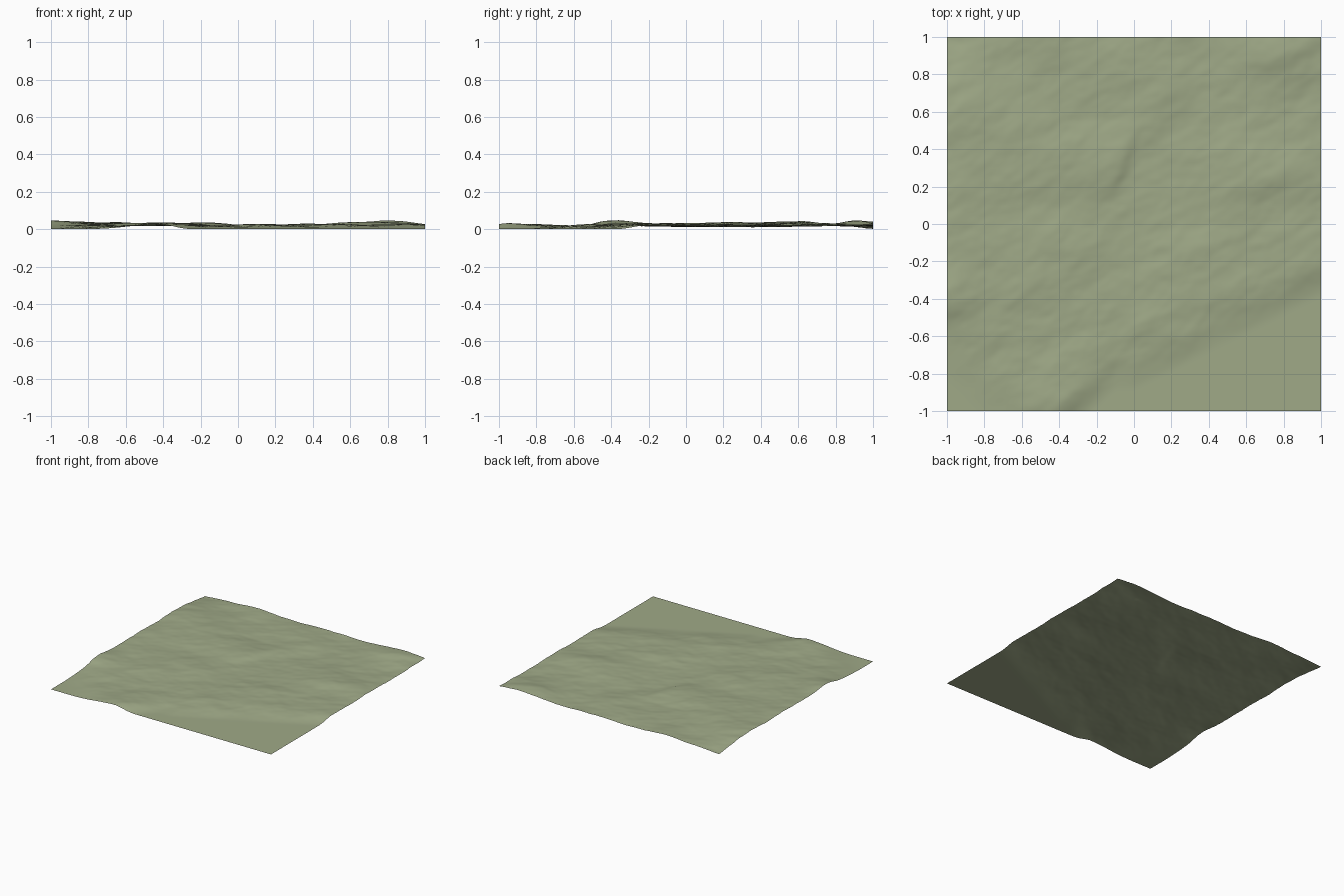
import bpy, bmesh, math
from mathutils import Vector, noise

cube = bpy.data.objects.get("Cube")
if cube:
    bpy.data.objects.remove(cube, do_unlink=True)


def smooth(a, b, v):
    t = max(0.0, min(1.0, (v - a) / (b - a)))
    return t * t * (3 - 2 * t)


# Broad hills and hollows: x, y, height, radius
HILLS = [
    (-1, -.36, .028, .16), (-.95, .1, .016, .3), (-.9, .6, .02, .25),
    (-.6, -.3, .016, .2), (-.5, .4, .018, .25), (-.4, -.9, .014, .16),
    (-.2, .3, .012, .15), (-.3, -.1, .012, .2), (.8, .93, .028, .2),
    (.6, .25, .02, .2), (.85, .3, .012, .15), (.45, -.25, .012, .2),
    (.9, -.2, .01, .15), (-1, 1, -.016, .13), (.1, .85, .008, .2),
    (.05, .1, -.007, .2), (.1, -.5, .008, .15), (-.5, .95, .014, .15),
]


def height(x, y):
    z = .017
    for hx, hy, h, r in HILLS:
        z += h * math.exp(-((x - hx) ** 2 + (y - hy) ** 2) / (r * r))
    # Rolling bumps stretched along the lie of the land
    u, v = x * .87 + y * .5, y * .87 - x * .5
    z += .007 * noise.fractal(Vector((u * 3, v * 5.5, 3)), .9, 2.1, 4)
    # Short steep bank near the middle
    across = x + .06 - (y - .28) * .36
    along = math.exp(-((y - .3) / .17) ** 2)
    z -= .007 * math.tanh(across / .025) * along * math.exp(-(across / .14) ** 2)
    # Level ground in the two front corners
    shore = y + .85 - .5 * max(x, 0) + .9 * max(-x - .1, 0) * (x > -.4)
    if x <= -.4:
        shore = y + 1.12
    z *= smooth(-.04, .17, shore)
    z *= smooth(-1.85, -1.45, x + y)
    return max(0.0, min(z, .055))


# Single open sheet of ground
bm = bmesh.new()
bmesh.ops.create_grid(bm, x_segments=128, y_segments=128, size=1)
for vert in bm.verts:
    vert.co.z = height(vert.co.x, vert.co.y)
for face in bm.faces:
    face.smooth = True
mesh = bpy.data.meshes.new("terrain")
bm.to_mesh(mesh)
bm.free()
terrain = bpy.data.objects.new("terrain", mesh)
bpy.context.collection.objects.link(terrain)

# Muted grass colour
mat = bpy.data.materials.new("sage green")
mat.use_nodes = True
colour = (.35, .4, .245, 1)
mat.diffuse_color = colour
mat.node_tree.nodes["Principled BSDF"].inputs["Base Color"].default_value = colour
mesh.materials.append(mat)
